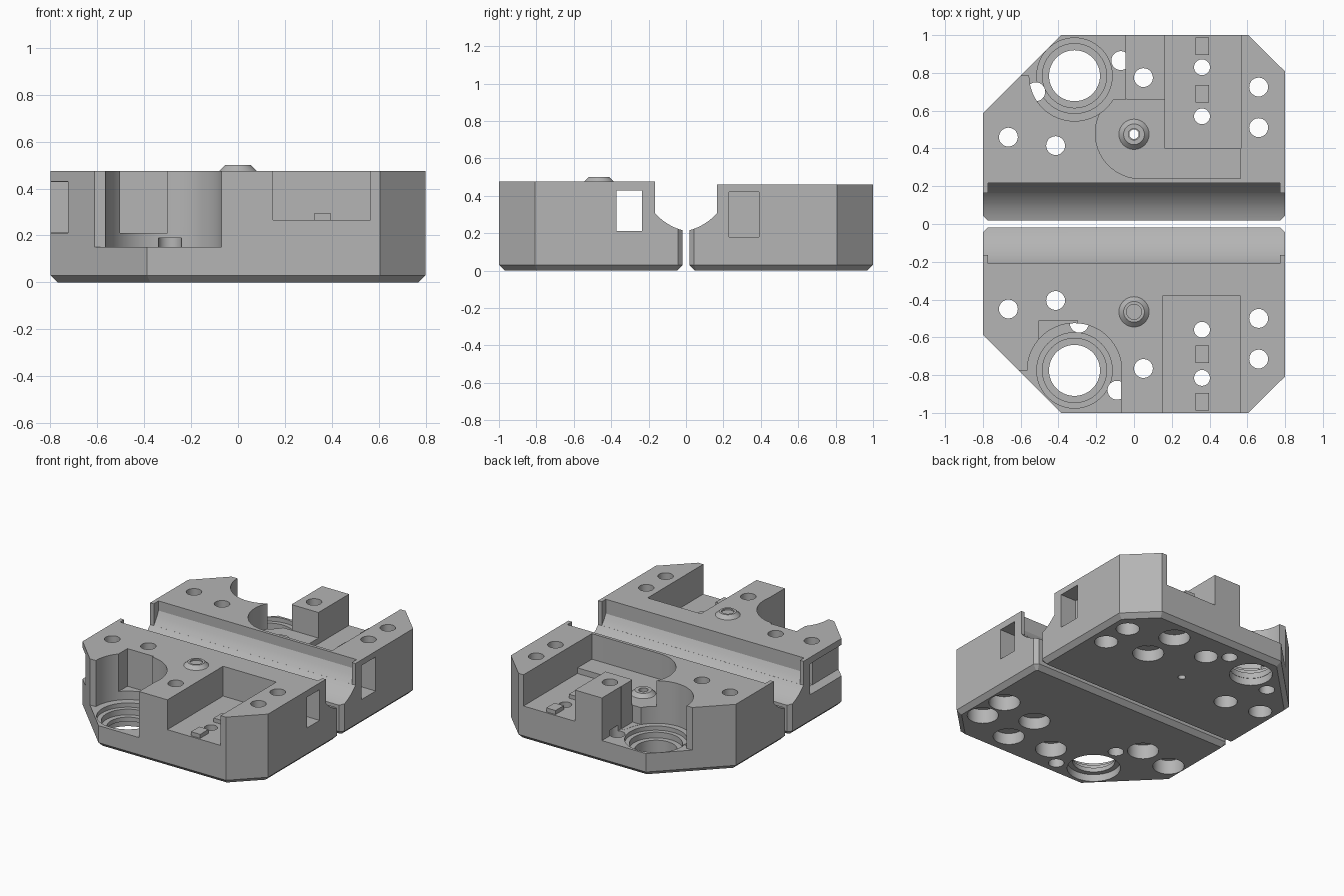
import bpy, bmesh, math
from mathutils import Matrix

cube = bpy.data.objects.get("Cube")
if cube:
    bpy.data.objects.remove(cube, do_unlink=True)

GREY = bpy.data.materials.new("machined_grey")
GREY.use_nodes = True
GREY.diffuse_color = (0.46, 0.46, 0.46, 1)
GREY.node_tree.nodes["Principled BSDF"].inputs["Base Color"].default_value = (0.46, 0.46, 0.46, 1)


def finish(name, bm):
    bmesh.ops.recalc_face_normals(bm, faces=bm.faces)
    mesh = bpy.data.meshes.new(name)
    bm.to_mesh(mesh)
    bm.free()
    mesh.materials.append(GREY)
    obj = bpy.data.objects.new(name, mesh)
    bpy.context.collection.objects.link(obj)
    return obj


def prism(name, points, low, high, axis="z", chamfer=0):
    """Extrude an outline along z (points x, y) or along x (points y, z)."""
    bm = bmesh.new()
    place = (lambda p: (p[0], p[1], low)) if axis == "z" else (lambda p: (low, p[0], p[1]))
    face = bm.faces.new([bm.verts.new(place(p)) for p in points])
    ext = bmesh.ops.extrude_face_region(bm, geom=[face])
    verts = [g for g in ext["geom"] if isinstance(g, bmesh.types.BMVert)]
    d = high - low
    bmesh.ops.translate(bm, verts=verts, vec=(0, 0, d) if axis == "z" else (d, 0, 0))
    bmesh.ops.recalc_face_normals(bm, faces=bm.faces)
    if chamfer:
        edges = [e for e in bm.edges if all(v.co.z < low + 0.001 for v in e.verts)]
        bmesh.ops.bevel(bm, geom=edges, offset=chamfer, segments=1, affect="EDGES")
    return finish(name, bm)


def box(name, x0, x1, y0, y1, z0, z1):
    return prism(name, [(x0, y0), (x1, y0), (x1, y1), (x0, y1)], z0, z1)


def cyl(name, x, y, r, z0, z1, top=None, sides=40):
    bm = bmesh.new()
    bmesh.ops.create_cone(bm, cap_ends=True, segments=sides, radius1=r,
                          radius2=r if top is None else top, depth=z1 - z0,
                          matrix=Matrix.Translation((x, y, (z0 + z1) / 2)))
    return finish(name, bm)


def boolean(body, tools, op="DIFFERENCE"):
    for tool in tools:
        mod = body.modifiers.new("bool", "BOOLEAN")
        mod.operation, mod.solver, mod.object = op, "EXACT", tool
    bpy.context.view_layer.update()
    deps = bpy.context.evaluated_depsgraph_get()
    mesh = bpy.data.meshes.new_from_object(body.evaluated_get(deps))
    body.modifiers.clear()
    body.data = mesh
    for tool in tools:
        bpy.data.objects.remove(tool, do_unlink=True)


def body_block(name, s, height):
    """Half plate with cut corners; s is the sign of its y side."""
    outline = [(-0.775, 0.018), (0.775, 0.018), (0.8, 0.043), (0.8, 0.807),
               (0.605, 1), (-0.387, 1), (-0.8, 0.587), (-0.8, 0.043)]
    return prism(name, [(x, s * y) for x, y in outline], 0, height, chamfer=0.03)


def groove(s, reach, half):
    """Concave channel along the inner edge, with a short wall above the arc."""
    cy, cz, r = -0.06, 0.505, 0.3
    ys = [-0.04 + (reach + 0.04) * i / 14 for i in range(15)]
    pts = [(s * y, cz - math.sqrt(r * r - (y - cy) ** 2)) for y in ys]
    return prism("groove_cutter", pts + [(s * reach, 0.7), (s * -0.04, 0.7)], -half, half, "x")


def bolt_holes(points, r, bore, depth):
    tools = []
    for x, y in points:
        tools += [cyl("hole_cutter", x, y, r, -0.1, 0.7, sides=28),
                  cyl("hole_cutter", x, y, bore, -0.1, depth, sides=28)]
    return tools


def main_bore(y, floor, bottom):
    return [cyl("bore_cutter", -0.315, y, r, z, floor + 0.05, sides=56)
            for r, z in ((0.2, floor - 0.03), (0.17, floor - 0.07), (0.135, -0.1))] + \
           [cyl("bore_cutter", -0.315, y, bottom, -0.1, 0.05, sides=56)]


def boss(name, y, z, hole_depth, r):
    b = cyl(name, 0, y, 0.1, z - 0.02, z + 0.025, 0.055)
    boolean(b, [cyl("hole_cutter", 0, y, r, z + 0.025 - hole_depth, z + 0.1)])
    return b


# Front plate: block, groove, pockets, side slot, bore and holes
front = body_block("front_plate", -1, 0.475)
boolean(front, [
    groove(-1, 0.21, 0.772), groove(-1, 0.165, 0.9),
    # round pocket open to the front, with a raised corner ledge
    cyl("pocket_cutter", -0.315, -0.775, 0.25, 0.15, 0.7, sides=64),
    box("pocket_cutter", -0.75, -0.07, -1.1, -0.776, 0.15, 0.7),
    box("pocket_cutter", -0.503, -0.3, -0.68, -0.512, 0.21, 0.7),
    # rectangular pocket
    box("pocket_cutter", 0.15, 0.565, -1.1, -0.38, 0.265, 0.7),
    # side slot and recess
    box("slot_cutter", -0.9, 0.9, -0.372, -0.235, 0.212, 0.428),
    box("slot_cutter", -0.9, -0.725, -0.7, -0.3, 0.211, 0.43),
] + main_bore(-0.775, 0.15, 0.17)
  + bolt_holes([(-0.665, -0.45), (-0.415, -0.405), (0.05, -0.765),
                (0.66, -0.5), (0.66, -0.715)], 0.05, 0.1, 0.1)
  + bolt_holes([(0.36, -0.56), (0.36, -0.815)], 0.042, 0.1, 0.08)
  + [cyl("hole_cutter", -0.29, -0.525, 0.05, -0.1, 0.19),
     cyl("hole_cutter", -0.09, -0.88, 0.05, -0.1, 0.19)])

# Back plate: block, groove, joined pockets around a square post
back = body_block("back_plate", 1, 0.46)
boss_area = [(0.565, 0.24), (0.565, 0.66), (-0.04, 0.66)]
boss_area += [(0.035 + 0.24 * math.cos(a), 0.48 + 0.24 * math.sin(a))
              for a in [math.radians(115 + 155 * i / 20) for i in range(21)]]
boolean(back, [
    groove(1, 0.218, 0.772), groove(1, 0.165, 0.9),
    prism("pocket_cutter", boss_area, 0.28, 0.7),
    box("pocket_cutter", 0.165, 0.566, 0.4, 1.1, 0.24, 0.7),
    cyl("pocket_cutter", -0.315, 0.785, 0.24, 0.16, 0.7, sides=64),
    box("pocket_cutter", -0.75, -0.045, 0.786, 1.1, 0.16, 0.7),
    box("pocket_cutter", -0.25, -0.046, 0.66, 0.85, 0.161, 0.7),
    box("window_cutter", 0.68, 0.9, 0.23, 0.39, 0.18, 0.42),
] + main_bore(0.785, 0.16, 0.137)
  + bolt_holes([(-0.665, 0.46), (-0.415, 0.415), (0.05, 0.775),
                (0.66, 0.725), (0.66, 0.51)], 0.05, 0.075, 0.1)
  + bolt_holes([(0.36, 0.57), (0.36, 0.83)], 0.042, 0.1, 0.08)
  + [cyl("hole_cutter", -0.07, 0.865, 0.05, -0.1, 0.2),
     cyl("hole_cutter", -0.52, 0.7, 0.05, -0.1, 0.2),
     cyl("hole_cutter", 0, 0.475, 0.025, -0.1, 0.5)])

# Raised bosses and small retaining blocks in the rectangular pockets
parts = [front, back,
         boss("front_boss", -0.465, 0.475, 0.01, 0.04),
         boss("back_boss", 0.475, 0.28, 0.2, 0.03)]
for s, z, side in ((-1, 0.265, "front"), (1, 0.24, "back")):
    for i, y in enumerate((0.69, 0.942)):
        parts.append(box(f"{side}_retaining_block_{i + 1}", 0.325, 0.397,
                         s * y - 0.046, s * y + 0.046, z - 0.02, z + 0.028))

# Smooth round walls while keeping the machined edges crisp
bpy.ops.object.select_all(action="DESELECT")
for p in parts:
    p.select_set(True)
bpy.context.view_layer.objects.active = front
bpy.ops.object.shade_smooth_by_angle(angle=math.radians(25))
